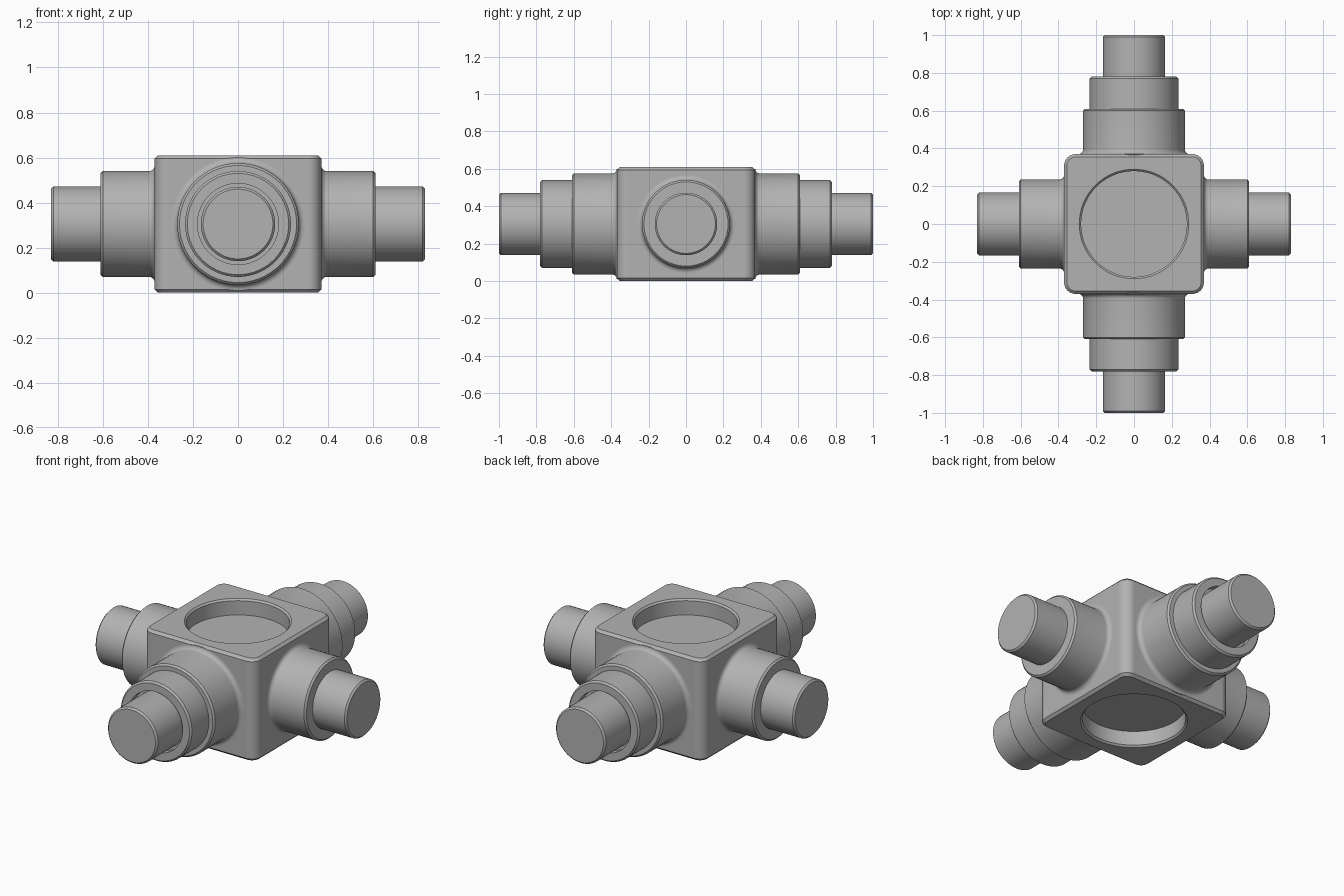
import bpy, bmesh, math
from mathutils import Matrix

cube = bpy.data.objects.get("Cube")
if cube:
    bpy.data.objects.remove(cube, do_unlink=True)

HALF, HEIGHT = 0.37, 0.61
MID = HEIGHT / 2
CH = 0.01  # chamfer size

steel = bpy.data.materials.new("plain_grey")
steel.use_nodes = True
grey = (0.45, 0.45, 0.45, 1)
steel.diffuse_color = grey
steel.node_tree.nodes["Principled BSDF"].inputs["Base Color"].default_value = grey


def make_object(name, bm):
    bmesh.ops.recalc_face_normals(bm, faces=bm.faces[:])
    mesh = bpy.data.meshes.new(name)
    bm.to_mesh(mesh)
    bm.free()
    mesh.materials.append(steel)
    obj = bpy.data.objects.new(name, mesh)
    bpy.context.collection.objects.link(obj)
    return obj


def activate(obj):
    bpy.ops.object.select_all(action='DESELECT')
    obj.select_set(True)
    bpy.context.view_layer.objects.active = obj


def smooth(obj):
    activate(obj)
    bpy.ops.object.shade_smooth_by_angle(angle=math.radians(30))


def lathe(name, profile, matrix, segments=72):
    """Spin (radius, distance) points round z, then place the result."""
    bm = bmesh.new()
    verts = [bm.verts.new((r, 0, t)) for r, t in profile]
    edges = [bm.edges.new(pair) for pair in zip(verts, verts[1:])]
    bmesh.ops.spin(bm, geom=verts + edges, cent=(0, 0, 0), axis=(0, 0, 1),
                   angle=math.tau, steps=segments, use_merge=True)
    bmesh.ops.remove_doubles(bm, verts=bm.verts[:], dist=1e-5)
    bmesh.ops.transform(bm, matrix=matrix, verts=bm.verts[:])
    return make_object(name, bm)


# Central block: rounded upright edges, chamfered top and bottom
bm = bmesh.new()
bmesh.ops.create_cube(bm, size=1, matrix=Matrix.Translation((0, 0, MID))
                      @ Matrix.Diagonal((2 * HALF, 2 * HALF, HEIGHT, 1)))
upright = [e for e in bm.edges if abs(e.verts[0].co.z - e.verts[1].co.z) > 0.1]
bmesh.ops.bevel(bm, geom=upright, offset=0.06, segments=8, profile=0.5, affect='EDGES')
rims = [e for e in bm.edges if abs(e.verts[0].co.z - e.verts[1].co.z) < 0.01]
bmesh.ops.bevel(bm, geom=rims, offset=0.015, segments=1, affect='EDGES')
block = make_object("central_block", bm)

# Round recesses with chamfered rims, top and bottom
R, DEPTH = 0.28, 0.095
recess = [(0, -DEPTH), (R, -DEPTH), (R, -CH), (R + 2 * CH, CH), (0, CH)]
for place in (Matrix.Translation((0, 0, HEIGHT)), Matrix.Rotation(math.pi, 4, 'X')):
    cutter = lathe("recess_cutter", recess, place)
    cutter.hide_render = True
    activate(block)
    mod = block.modifiers.new("recess", 'BOOLEAN')
    mod.operation, mod.solver, mod.object = 'DIFFERENCE', 'EXACT', cutter
    bpy.ops.object.modifier_apply(modifier=mod.name)
    bpy.data.objects.remove(cutter, do_unlink=True)
smooth(block)
block.modifiers.new("flat_face_normals", 'WEIGHTED_NORMAL').keep_sharp = True


def arm_profile(steps, groove):
    """Stepped shaft: fillet at the block, chamfer on every shoulder."""
    fillet, first = 0.025, steps[0][0]
    pts = [(first + fillet, HALF - 0.03)]
    for i in range(7):
        a = i / 6 * math.pi / 2
        pts.append((first + fillet * (1 - math.sin(a)), HALF + fillet * (1 - math.cos(a))))
    for i, (r, end) in enumerate(steps):
        pts += [(r, end - CH), (r - CH, end)]
        if i + 1 < len(steps):
            inner = steps[i + 1][0]
            if groove and i + 2 == len(steps):
                pts += [(inner + 0.015, end), (inner + 0.015, end - 0.04), (inner, end - 0.04)]
            else:
                pts.append((inner, end))
    return pts + [(0, steps[-1][1])]


# Four stepped arms: long ones front and back, short ones left and right
long_arm = arm_profile([(0.27, 0.61), (0.235, 0.78), (0.165, 1.0)], True)
short_arm = arm_profile([(0.235, 0.61), (0.167, 0.83)], False)
arms = [("left_arm", short_arm, 0), ("back_arm", long_arm, 90),
        ("right_arm", short_arm, 180), ("front_arm", long_arm, 270)]
for name, profile, heading in arms:
    place = (Matrix.Translation((0, 0, MID)) @ Matrix.Rotation(math.radians(heading), 4, 'Z')
             @ Matrix.Rotation(math.pi / 2, 4, 'Y'))
    smooth(lathe(name, profile, place))
